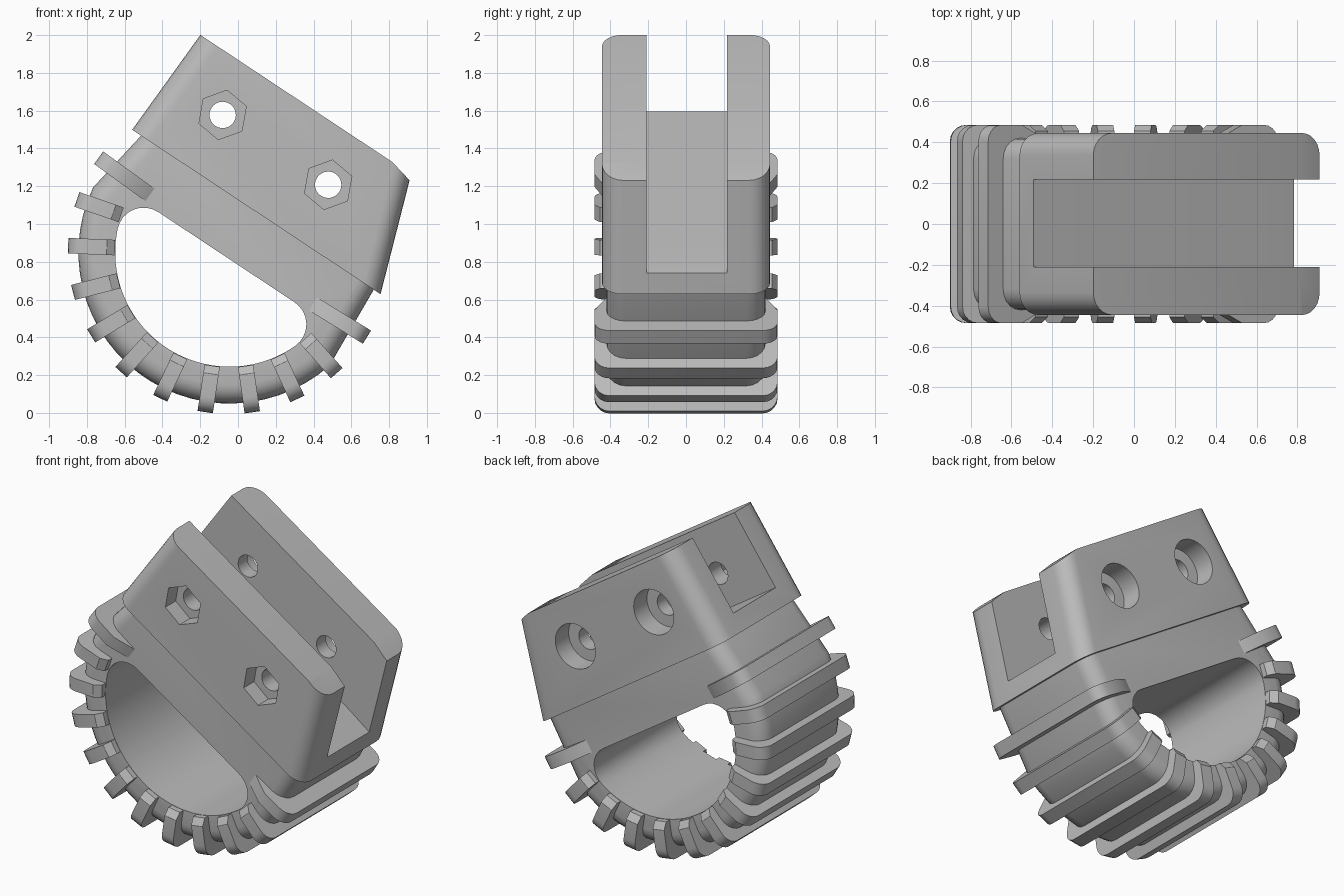
import bpy, bmesh, math
from mathutils import Matrix

if "Cube" in bpy.data.objects:
    bpy.data.objects.remove(bpy.data.objects["Cube"], do_unlink=True)

grey = bpy.data.materials.new("plain_grey")
grey.use_nodes = True
grey.diffuse_color = (0.5, 0.5, 0.5, 1)
grey.node_tree.nodes["Principled BSDF"].inputs["Base Color"].default_value = (0.5, 0.5, 0.5, 1)

# Tilted clamp frame: u along the jaw, y across, v towards the jaw top
TILT = math.radians(33.5)
FRAME = Matrix.Translation((-0.10, 0, 0.85)) @ Matrix.Rotation(TILT, 4, 'Y')
CU, CV = 0.046, 0.03  # ring centre in the frame


def loft(name, ring_a, ring_b, matrix=FRAME, bevel=0, bevel_if=None):
    """Closed solid between two matching rings, with optional rounded edges."""
    bm = bmesh.new()
    a = [bm.verts.new(p) for p in ring_a]
    b = [bm.verts.new(p) for p in ring_b]
    bm.faces.new(a)
    bm.faces.new(b[::-1])
    for i in range(len(a)):
        j = (i + 1) % len(a)
        bm.faces.new((a[j], a[i], b[i], b[j]))
    bmesh.ops.recalc_face_normals(bm, faces=bm.faces)
    if bevel:
        edges = [e for e in bm.edges if bevel_if(e)]
        bmesh.ops.bevel(bm, geom=edges, offset=bevel, segments=5, profile=0.5, affect='EDGES')
    bm.transform(matrix)
    mesh = bpy.data.meshes.new(name)
    bm.to_mesh(mesh)
    bm.free()
    mesh.materials.append(grey)
    obj = bpy.data.objects.new(name, mesh)
    bpy.context.collection.objects.link(obj)
    return obj


def prism(name, outline, y0, y1, **kw):
    """Extrude a (u, v) outline across y."""
    return loft(name, [(u, y0, v) for u, v in outline], [(u, y1, v) for u, v in outline], **kw)


def arc(cu, cv, r, start, end, n):
    angles = [math.radians(start + (end - start) * i / n) for i in range(n + 1)]
    return [(cu + r * math.cos(t), cv + r * math.sin(t)) for t in angles]


def rounded_rect(u0, u1, w, r):
    """Outline in (u, y) with four round corners."""
    return (arc(u1 - r, w - r, r, 0, 90, 6) + arc(u0 + r, w - r, r, 90, 180, 6)
            + arc(u0 + r, r - w, r, 180, 270, 6) + arc(u1 - r, r - w, r, 270, 360, 6))


def cut(obj, cutters):
    for c in cutters:
        c.hide_render = True
        mod = obj.modifiers.new("cut", 'BOOLEAN')
        mod.operation, mod.solver, mod.object = 'DIFFERENCE', 'EXACT', c
    bpy.context.view_layer.update()
    dg = bpy.context.evaluated_depsgraph_get()
    mesh = bpy.data.meshes.new_from_object(obj.evaluated_get(dg))
    obj.modifiers.clear()
    obj.data = mesh
    for c in cutters:
        bpy.data.objects.remove(c, do_unlink=True)


# Clamp head: rounded block narrowing upwards
head = loft("clamp_head",
            [(u, y, 0.287) for u, y in rounded_rect(-0.742, 0.835, 0.445, 0.11)],
            [(u, y, 0.905) for u, y in rounded_rect(-0.718, 0.62, 0.445, 0.11)])

# Slot, sloping top end, bolt holes, nut pockets and bolt head recesses
cutters = [
    prism("slot_cutter", [(-1.2, 0.405), (0.62, 0.405), (1.2, 0.375), (1.2, 1.3), (-1.2, 1.3)],
          -0.21, 0.217),
    prism("slope_cutter", [(0.5, 0.905), (0.8, 0.835), (0.8, 1.2), (0.5, 1.2)], -0.7, 0.7),
]
for u in (-0.386, 0.284):
    v = 0.617
    cutters += [
        prism("bolt_cutter", arc(u, v, 0.07, 0, 360, 24)[:-1], -0.7, 0.7),
        prism("nut_cutter", arc(u, v, 0.133, 53.5, 413.5, 6)[:-1], -0.6, -0.34),
        prism("bolt_head_cutter", arc(u, v, 0.143, 0, 360, 32)[:-1], 0.31, 0.6),
    ]
cut(head, cutters)

# Ring body: half round below, walls rising into the head
TOP = 0.32
outline = [(-0.68, TOP)] + arc(CU, CV, 0.80, 188, 345, 28) + [(0.79, TOP)]


def outer_rim(e):
    a, b = (v.co for v in e.verts)
    return abs(a.y - b.y) < 0.001 and not (a.z > TOP - 0.01 and b.z > TOP - 0.01)


body = prism("ring_body", outline, -0.42, 0.42, bevel=0.1, bevel_if=outer_rim)

# Half round opening with soft upper corners
R, F = 0.605, 0.14
drop = F + CV
reach = math.sqrt((R - F) ** 2 - drop ** 2)
dip = math.degrees(math.atan2(drop, reach))
opening = (arc(CU - reach, -F, F, 90, 180 + dip, 8)
           + arc(CU, CV, R, 180 + dip, 360 - dip, 40)[1:-1]
           + arc(CU + reach, -F, F, -dip, 90, 8))
cut(body, [prism("opening_cutter", opening, -0.8, 0.8)])

# Grip ribs fanned around the ring, rounded outside and tapering inwards;
# the two end ribs run further in and fade into the flat sides
parts = [head, body]
for i in range(12):
    inner, thin = (0.51, 0.415) if i in (0, 11) else (0.607, 0.455)
    turn = (FRAME @ Matrix.Translation((CU, 0, CV))
            @ Matrix.Rotation(-math.radians(177.6 + 16.75 * i), 4, 'Y'))
    half = arc(0.775, 0.405, 0.08, 0, 90, 5) + [(0.65, 0.485), (inner, thin), (inner, 0.40), (0.71, 0.36)]
    side = half + [(r, -y) for r, y in reversed(half)]
    parts.append(loft(f"grip_rib_{i + 1}", [(r, y, -0.041) for r, y in side],
                      [(r, y, 0.041) for r, y in side], matrix=turn))

# Smooth curved faces, keep edges sharp
bpy.ops.object.select_all(action='DESELECT')
for p in parts:
    p.select_set(True)
bpy.context.view_layer.objects.active = head
bpy.ops.object.shade_smooth_by_angle(angle=math.radians(30))
